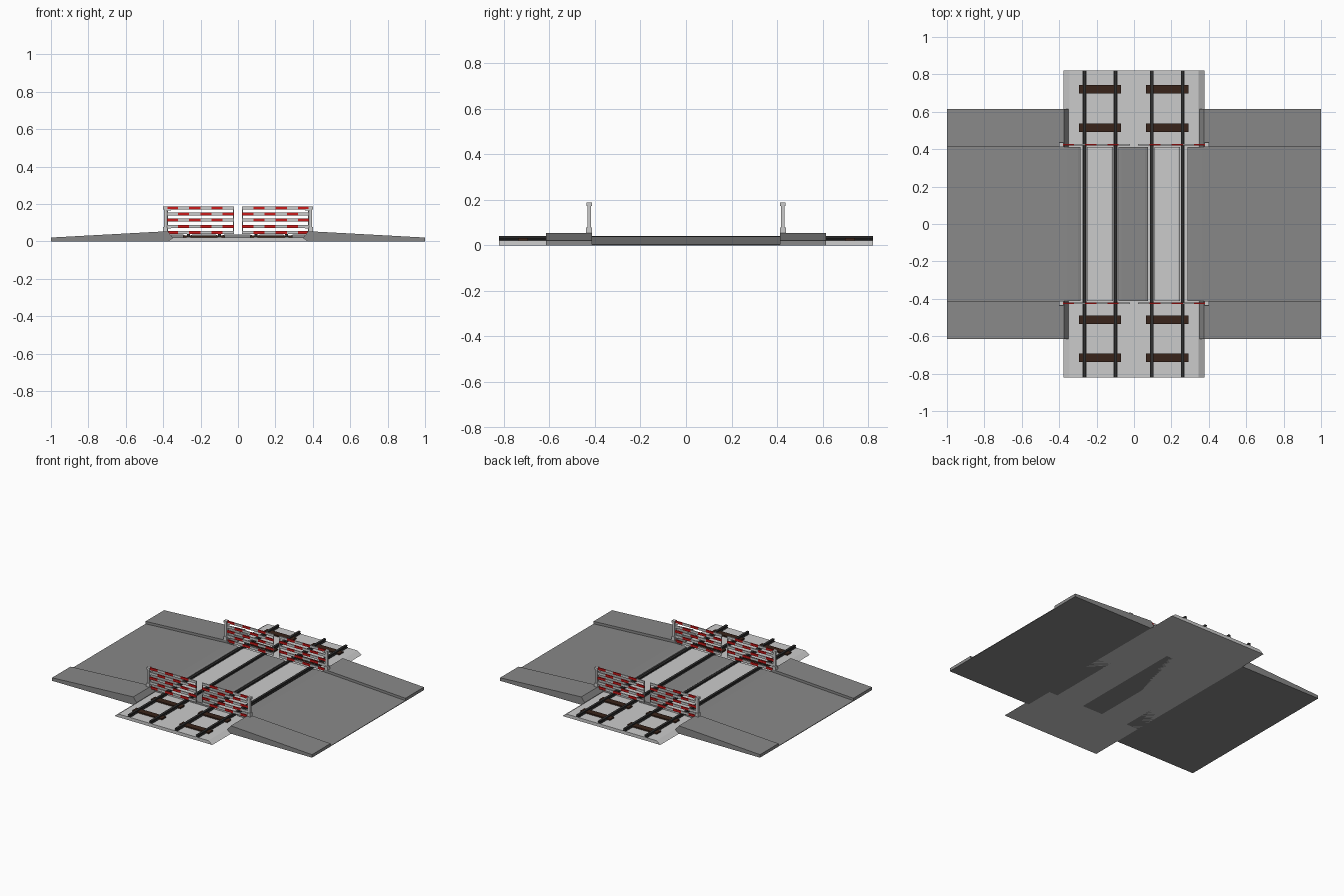
import bpy, bmesh

if "Cube" in bpy.data.objects:
    bpy.data.objects.remove(bpy.data.objects["Cube"])


def material(name, color):
    m = bpy.data.materials.new(name)
    m.diffuse_color = (*color, 1)
    m.use_nodes = True
    m.node_tree.nodes["Principled BSDF"].inputs["Base Color"].default_value = m.diffuse_color
    return m


ASPHALT = material("asphalt", (0.25, 0.25, 0.25))
CONCRETE = material("concrete", (0.55, 0.55, 0.55))
STEEL = material("dark_steel", (0.03, 0.03, 0.03))
WOOD = material("dark_wood", (0.04, 0.017, 0.01))
RED = material("red", (0.6, 0.01, 0.01))
WHITE = material("white", (0.6, 0.6, 0.6))


def prism(name, profile, a0, a1, mat, axis='y'):
    """Extrude a closed (x,z) profile along y, or a (x,z) side profile."""
    bm = bmesh.new()
    ends = [[bm.verts.new((x, a, z)) for x, z in profile] for a in (a0, a1)]
    n = len(profile)
    for e in ends:
        bm.faces.new(e)
    for i in range(n):
        j = (i + 1) % n
        bm.faces.new((ends[0][i], ends[0][j], ends[1][j], ends[1][i]))
    bmesh.ops.recalc_face_normals(bm, faces=bm.faces)
    me = bpy.data.meshes.new(name)
    bm.to_mesh(me)
    bm.free()
    me.materials.append(mat)
    ob = bpy.data.objects.new(name, me)
    bpy.context.collection.objects.link(ob)
    return ob


def box(name, x0, x1, y0, y1, z0, z1, mat):
    return prism(name, [(x0, z0), (x1, z0), (x1, z1), (x0, z1)], y0, y1, mat)


# Track bed with sloping shoulders
prism("track_bed", [(-.377, 0), (.377, 0), (.345, .022), (-.345, .022)], -.82, .82, CONCRETE)

# Ramped roads and raised pavements on both sides
for s, side in ((-1, "left"), (1, "right")):
    prism(f"road_{side}",
          [(s, 0), (s * .285, 0), (s * .285, .034), (s * .30, .038), (s * .36, .038), (s, .004)],
          -.412, .412, ASPHALT)
    for t, end in ((-1, "front"), (1, "back")):
        prism(f"pavement_{side}_{end}",
              [(s, 0), (s * .35, 0), (s * .35, .022), (s * .375, .055), (s, .021)],
              t * .412, t * .615, ASPHALT)

# Road strip between the two tracks
prism("middle_road", [(-.083, 0), (.075, 0), (.075, .034), (.06, .038), (-.068, .038), (-.083, .034)],
      -.412, .412, ASPHALT)

# Two tracks: rails, crossing panels and sleepers
for cx, track in ((-.182, "left"), (.178, "right")):
    for s in (-1, 1):
        x = cx + s * .0825
        prism(f"rail_{track}_{'inner' if s * cx < 0 else 'outer'}",
              [(x - .010, .022), (x + .010, .022), (x + .010, .025), (x + .004, .028),
               (x + .008, .034), (x + .008, .040), (x - .008, .040), (x - .008, .034),
               (x - .004, .028), (x - .010, .025)], -.82, .82, STEEL)
    prism(f"crossing_panel_{track}",
          [(cx - .069, .01), (cx + .069, .01), (cx + .069, .033), (cx + .061, .038),
           (cx - .061, .038), (cx - .069, .033)], -.412, .412, CONCRETE)
    for y in (-.715, -.512, .515, .72):
        box(f"sleeper_{track}", cx - .113, cx + .113, y - .022, y + .022, .018, .031, WOOD)

# Barrier gates: posts at the road edges and chequered slatted leaves
SLATS, COLS = 5, 6
for t, end in ((-1, "front"), (1, "back")):
    y = t * .425
    for s, side in ((-1, "left"), (1, "right")):
        px = s * .388
        tag = f"{side}_{end}"
        box(f"gate_post_{tag}", px - .007, px + .007, y - .007, y + .007, .02, .185, CONCRETE)
        box(f"post_base_{tag}", px - .012, px + .012, y - .013, y + .013, .02, .078, CONCRETE)
        box(f"post_cap_{tag}", px - .012, px + .012, y - .012, y + .012, .172, .187, CONCRETE)
        for z in (.07, .165):
            box(f"gate_hinge_{tag}", px - s * .03, px, y - .004, y + .004, z, z + .01, CONCRETE)
        # leaf stiles
        for x in (s * .024, s * .376):
            box(f"gate_stile_{tag}", x - .003, x + .003, y - .002, y + .002, .04, .187, WHITE)
        # alternating red and white slats
        w = (.38 - .022) / COLS
        for r in range(SLATS):
            z = .04 + r * .0328
            for c in range(COLS):
                x0 = s * (.022 + c * w)
                box(f"gate_slat_{tag}", x0, x0 + s * w, y - .004, y + .004, z, z + .016,
                    RED if (r + c) % 2 else WHITE)
